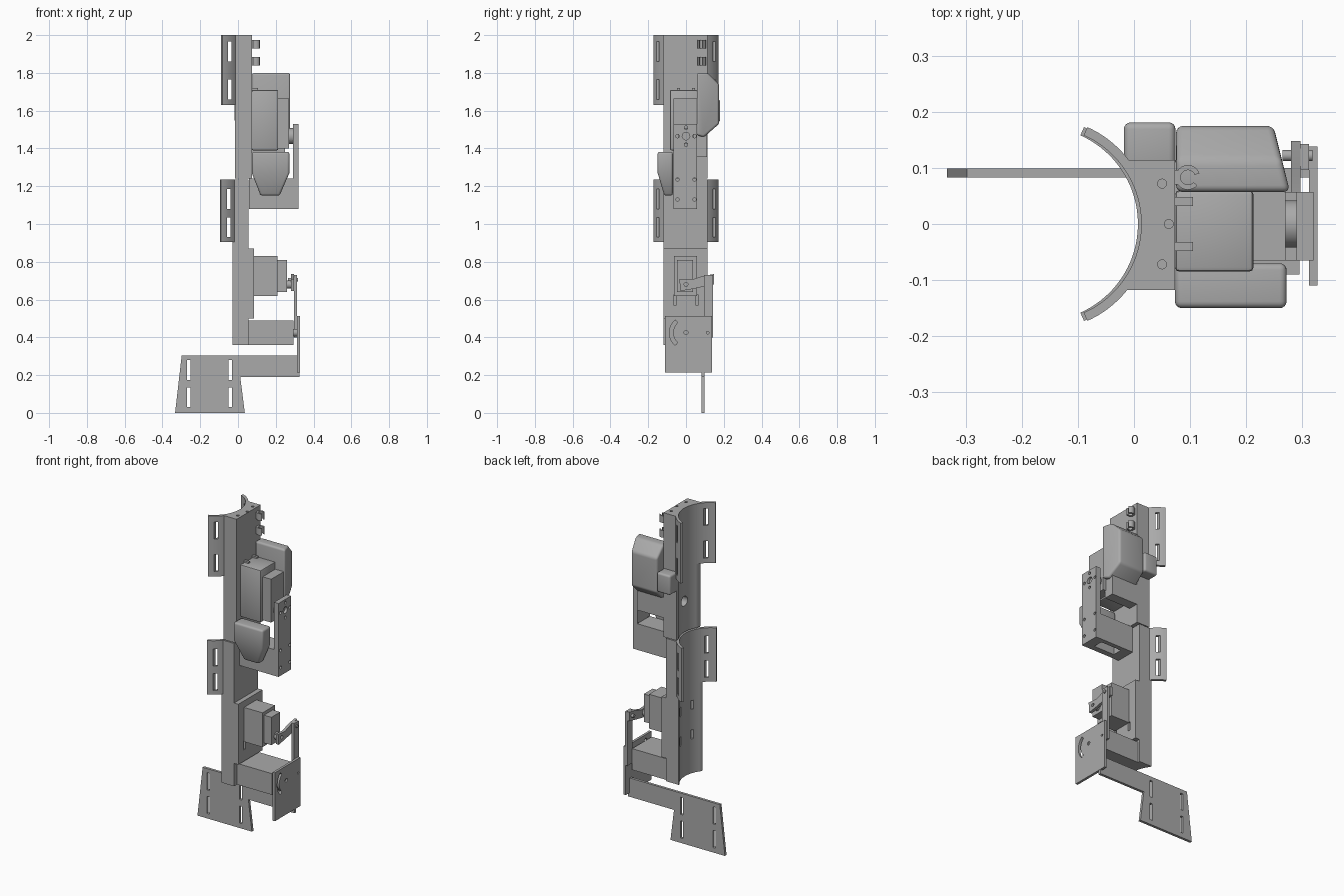
import bpy, bmesh, math
from mathutils import Vector

cube = bpy.data.objects.get("Cube")
if cube:
    bpy.data.objects.remove(cube, do_unlink=True)

grey = bpy.data.materials.new("plain grey")
grey.use_nodes = True
grey.diffuse_color = (0.4, 0.4, 0.4, 1)
grey.node_tree.nodes["Principled BSDF"].inputs["Base Color"].default_value = (0.4, 0.4, 0.4, 1)


def place(axis, a, b, t):
    return {"x": (t, a, b), "y": (a, t, b), "z": (a, b, t)}[axis]


def finish(name, bm, smooth=False):
    bmesh.ops.recalc_face_normals(bm, faces=bm.faces)
    mesh = bpy.data.meshes.new(name)
    bm.to_mesh(mesh)
    bm.free()
    mesh.materials.append(grey)
    ob = bpy.data.objects.new(name, mesh)
    bpy.context.collection.objects.link(ob)
    if smooth:
        shade(ob)
    return ob


def shade(ob):
    bpy.ops.object.select_all(action="DESELECT")
    ob.select_set(True)
    bpy.context.view_layer.objects.active = ob
    bpy.ops.object.shade_smooth_by_angle(angle=math.radians(30))


def prism(name, pts, axis, lo, hi, smooth=False):
    """Extrude a 2D outline along an axis."""
    bm = bmesh.new()
    face = bm.faces.new([bm.verts.new(place(axis, a, b, lo)) for a, b in pts])
    ext = bmesh.ops.extrude_face_region(bm, geom=[face])["geom"]
    verts = [v for v in ext if isinstance(v, bmesh.types.BMVert)]
    bmesh.ops.translate(bm, verts=verts, vec=Vector(place(axis, 0, 0, hi - lo)))
    return finish(name, bm, smooth)


def box(name, x, y, z):
    return prism(name, [(x[0], y[0]), (x[1], y[0]), (x[1], y[1]), (x[0], y[1])], "z", *z)


def arc(cx, cy, r, a0, a1, n):
    return [(cx + r * math.cos(math.radians(a0 + (a1 - a0) * i / n)),
             cy + r * math.sin(math.radians(a0 + (a1 - a0) * i / n))) for i in range(n + 1)]


def disc(name, a, b, r, axis, lo, hi, n=32):
    return prism(name, arc(a, b, r, 0, 360, n)[:-1], axis, lo, hi, True)


def band(cx, cy, r0, r1, a0, a1, n):
    return arc(cx, cy, r1, a0, a1, n) + arc(cx, cy, r0, a1, a0, n)


def bake(ob):
    """Replace the mesh by its modified version."""
    dg = bpy.context.evaluated_depsgraph_get()
    mesh = bpy.data.meshes.new_from_object(ob.evaluated_get(dg))
    ob.modifiers.clear()
    ob.data = mesh


def cut(ob, cutters):
    for c in cutters:
        mod = ob.modifiers.new("cut", "BOOLEAN")
        mod.operation, mod.solver, mod.object = "DIFFERENCE", "EXACT", c
    bake(ob)
    for c in cutters:
        bpy.data.objects.remove(c, do_unlink=True)
    shade(ob)


def bevel(ob, width, segments=4):
    mod = ob.modifiers.new("round", "BEVEL")
    mod.width, mod.segments, mod.limit_method = width, segments, "ANGLE"
    bake(ob)
    shade(ob)


def loft(name, rings):
    """Solid through matching rings of points."""
    bm = bmesh.new()
    rows = [[bm.verts.new(p) for p in ring] for ring in rings]
    n = len(rows[0])
    for r, s in zip(rows, rows[1:]):
        for i in range(n):
            bm.faces.new((r[i], r[(i + 1) % n], s[(i + 1) % n], s[i]))
    bm.faces.new(rows[0])
    bm.faces.new(rows[-1])
    return finish(name, bm)


# Spine blocks with a hollow inner side
def spine(name, x, z, cx):
    half = math.degrees(math.asin(0.116 / 0.173))
    outline = [(x[1], -0.118), (x[1], 0.114), (x[0], 0.114)]
    outline += [p for p in arc(cx, 0, 0.173, half, -half, 32) if p[0] > x[0]]
    outline += [(x[0], -0.118)]
    return prism(name, outline, "z", *z, True)


upper = spine("upper_spine", (-0.015, 0.073), (1.24, 2.0), -0.16)
cut(upper, [disc("c", 0.0, 1.43, 0.03, "x", -0.1, 0.06)]
    + [disc("c", x, y, 0.008, "z", 1.95, 2.1, 16) for x, y in ((0.05, -0.072), (0.062, 0), (0.05, 0.072))])
lower = spine("lower_spine", (-0.03, 0.056), (0.36, 1.235), -0.166)
cut(lower, [box("c", (-0.2, 0.05), (s * 0.058 - 0.008, s * 0.058 + 0.008), (z, z + 0.055))
            for s in (-1, 1) for z in (0.57, 0.75)])
pad = box("motor_pad", (0.056, 0.085), (-0.118, 0.114), (0.5, 0.87))
cut(pad, [box("c", (0.07, 0.1), (s * 0.058 - 0.008, s * 0.058 + 0.008), (0.57, 0.625)) for s in (-1, 1)])

# Curved strap cuffs with slots
for name, cx, z, slots in (("upper_cuff", -0.16, (1.63, 2.0), (1.66, 1.86)),
                           ("lower_cuff", -0.166, (0.905, 1.235), (0.93, 1.08))):
    cuff = prism(name, band(cx, 0, 0.173, 0.189, -66, 66, 40), "z", *z, True)
    cut(cuff, [box("c", (cx + 0.107, cx + 0.125), (-0.3, 0.3), (s, s + 0.105)) for s in slots])

# Cable clips
for z in (1.84, 1.93):
    prism("cable_clip", band(0.096, 0.083, 0.013, 0.022, 20, 320, 24), "z", z, z + 0.043, True)
    box("clip_foot", (0.07, 0.082), (0.07, 0.096), (z, z + 0.043))

# Upper drive
housing = box("upper_motor_housing", (0.073, 0.213), (-0.085, 0.06), (1.39, 1.71))
bevel(housing, 0.008, 2)
box("upper_motor", (0.2, 0.27), (-0.065, 0.057), (1.4, 1.665))
box("upper_motor_base", (0.073, 0.25), (0.05, 0.112), (1.355, 1.48))
for y in (-0.04, 0.04):
    box("mount_tab", (0.07, 0.105), (y - 0.008, y + 0.008), (1.69, 1.72))
disc("drive_hub", 0, 1.465, 0.042, "x", 0.265, 0.292)

# Swing bracket with bolt holes and a hollow foot
bracket = box("swing_bracket", (0.29, 0.32), (-0.065, 0.057), (1.08, 1.53))
bolts = [(y, z) for y in (-0.045, 0.045) for z in (1.13, 1.235, 1.465)] + [(0, 1.42), (0, 1.51)]
cut(bracket, [disc("c", y, z, 0.009, "x", 0.28, 0.35, 16) for y, z in bolts]
    + [disc("c", 0, 1.465, 0.02, "x", 0.305, 0.35)])
foot = box("bracket_foot", (0.057, 0.29), (-0.065, 0.057), (1.08, 1.24))
cut(foot, [box("c", (0.12, 0.26), (-0.03, 0.03), (1.0, 1.16))])

# Rounded covers
side = [(0.057, 1.47), (0.057, 1.8), (0.115, 1.8), (0.175, 1.74), (0.175, 1.53), (0.095, 1.46)]
back = loft("back_cover", [[(0.075, y, z) for y, z in side],
                           [(0.278 - max(0, y - 0.057) * 0.25, y, z) for y, z in side]])
bevel(back, 0.012)


def ring(x0, x1, y0, y1, z):
    return [(x0, y0, z), (x1, y0, z), (x1, y1, z), (x0, y1, z)]


front = loft("front_cover", [ring(0.12, 0.22, -0.115, -0.07, 1.15), ring(0.073, 0.272, -0.15, -0.07, 1.27),
                             ring(0.073, 0.272, -0.15, -0.07, 1.382)])
bevel(front, 0.012)
bump = box("back_bump", (-0.018, 0.074), (0.1, 0.181), (1.54, 1.66))
bevel(bump, 0.012)

# Lower drive
box("lower_motor_flange", (0.085, 0.21), (-0.063, 0.058), (0.62, 0.83))
box("lower_motor", (0.21, 0.26), (-0.048, 0.037), (0.64, 0.81))
disc("lower_shaft", 0, 0.68, 0.022, "x", 0.25, 0.285)
crank = prism("crank_arm", [(-0.035, 0.71), (-0.03, 0.645), (0.03, 0.655), (0.148, 0.68),
                            (0.148, 0.735), (0.09, 0.725), (0.03, 0.705)], "x", 0.28, 0.297)
cut(crank, [disc("c", 0, 0.68, 0.01, "x", 0.2, 0.4, 16)])
box("link_rod", (0.297, 0.312), (0.096, 0.143), (0.4, 0.73))
disc("link_pin", 0.122, 0.705, 0.01, "x", 0.265, 0.318, 16)

# Wrist joint
box("wrist_block", (0.056, 0.295), (-0.09, 0.1), (0.36, 0.49))
disc("wrist_pivot", 0, 0.425, 0.02, "x", 0.29, 0.315)
plate = box("wrist_plate", (0.312, 0.327), (-0.11, 0.138), (0.215, 0.512))
cut(plate, [prism("c", band(0, 0.425, 0.068, 0.088, 130, 230, 24), "x", 0.3, 0.34),
            disc("c", 0, 0.425, 0.011, "x", 0.318, 0.34, 16), disc("c", 0.115, 0.425, 0.007, "x", 0.3, 0.34, 16)])

# Hand plate with strap slots
hand = prism("hand_plate", [(-0.333, 0), (0.036, 0), (0.012, 0.19), (0.325, 0.19), (0.325, 0.305),
                            (-0.298, 0.305)], "y", 0.083, 0.099)
cut(hand, [box("c", (x - 0.009, x + 0.009), (0, 0.2), (z, z + 0.105)) for x in (-0.26, -0.04) for z in (0.03, 0.175)])
